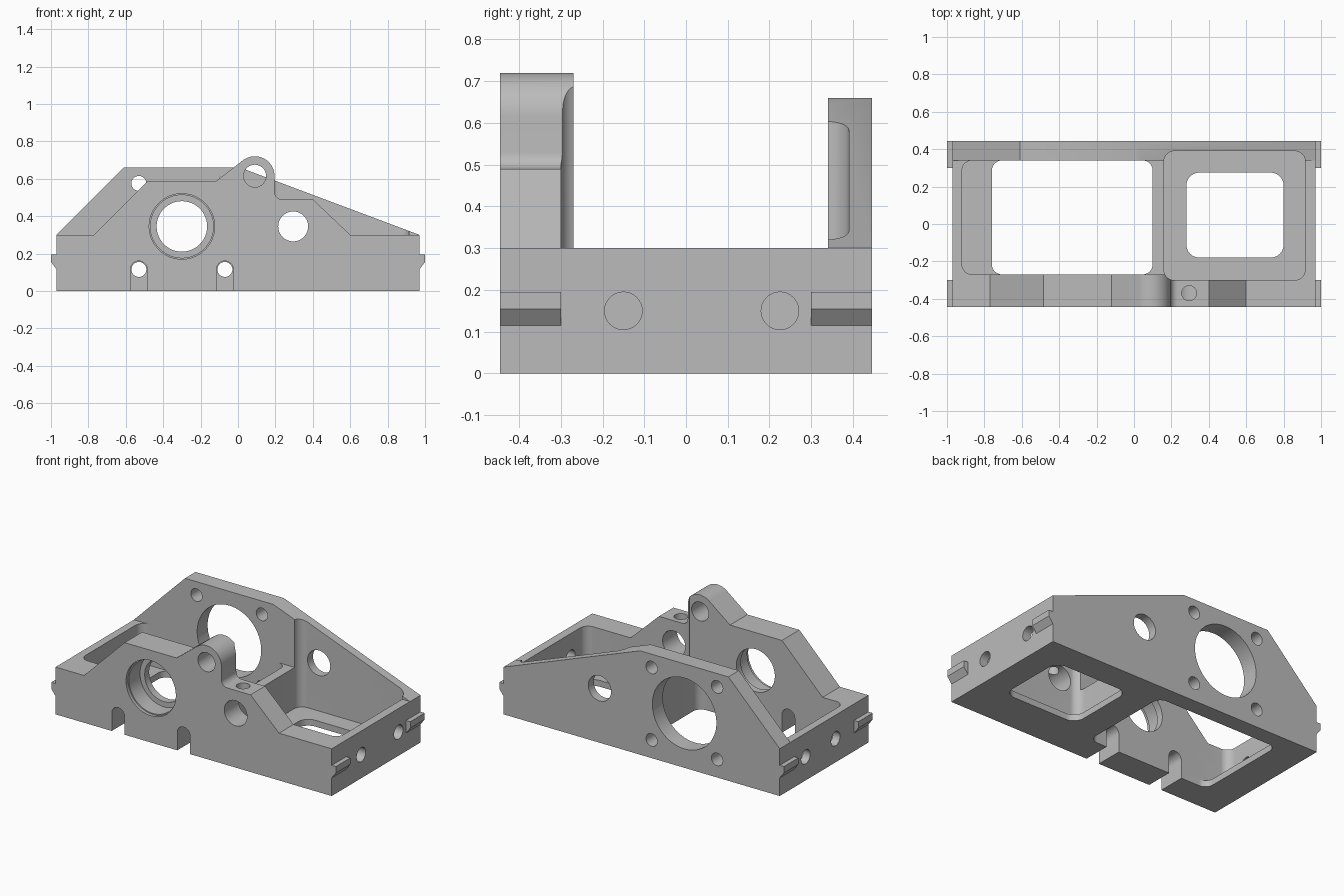
import bpy, bmesh, math

cube = bpy.data.objects.get("Cube")
if cube:
    bpy.data.objects.remove(cube, do_unlink=True)

grey = bpy.data.materials.new("machined_grey")
grey.use_nodes = True
grey.diffuse_color = (0.5, 0.5, 0.5, 1)
grey.node_tree.nodes["Principled BSDF"].inputs["Base Color"].default_value = (0.5, 0.5, 0.5, 1)

PLACE = {
    "X": lambda a, b, d: (d, a, b),
    "Y": lambda a, b, d: (a, d, b),
    "Z": lambda a, b, d: (a, b, d),
}


def prism(name, outline, axis, lo, hi):
    """Extrude a 2D outline along an axis."""
    bm = bmesh.new()
    ends = [[bm.verts.new(PLACE[axis](a, b, d)) for a, b in outline] for d in (lo, hi)]
    for end in ends:
        bm.faces.new(end)
    n = len(outline)
    for i in range(n):
        j = (i + 1) % n
        bm.faces.new((ends[0][i], ends[0][j], ends[1][j], ends[1][i]))
    bmesh.ops.recalc_face_normals(bm, faces=bm.faces)
    mesh = bpy.data.meshes.new(name)
    bm.to_mesh(mesh)
    bm.free()
    mesh.materials.append(grey)
    obj = bpy.data.objects.new(name, mesh)
    bpy.context.collection.objects.link(obj)
    return obj


def arc(cx, cy, r, start, end, steps):
    angles = [math.radians(start + (end - start) * i / steps) for i in range(steps + 1)]
    return [(cx + r * math.cos(t), cy + r * math.sin(t)) for t in angles]


def circle(cx, cy, r, n=48):
    return arc(cx, cy, r, 0, 360, n)[:-1]


def rounded(x0, x1, y0, y1, r):
    corners = [(x1 - r, y1 - r), (x0 + r, y1 - r), (x0 + r, y0 + r), (x1 - r, y0 + r)]
    return [p for k, (cx, cy) in enumerate(corners)
            for p in arc(cx, cy, r, 90 * k, 90 * k + 90, 10)]


def combine(target, other, operation):
    mod = target.modifiers.new("combine", "BOOLEAN")
    mod.operation = operation
    mod.solver = "EXACT"
    mod.object = other
    bpy.context.view_layer.objects.active = target
    bpy.ops.object.modifier_apply(modifier=mod.name)
    bpy.data.objects.remove(other, do_unlink=True)


def cut(outline, axis, lo, hi):
    combine(body, prism("cutter", outline, axis, lo, hi), "DIFFERENCE")


END, SIDE, RIM = 0.97, 0.445, 0.3
FRONT_IN, BACK_IN = -0.27, 0.34

# Base block
body = prism("housing_body", [(-END, 0), (END, 0), (END, RIM), (-END, RIM)], "Y", -SIDE, SIDE)

# Front wall with the round lug
front = [(-END, 0), (END, 0), (END, RIM), (0.6, RIM), (0.4, 0.49)]
front += arc(0.235, 0.53, 0.04, 270, 180, 8)
front += arc(0.09, 0.615, 0.105, 0, 127.8, 24)
front += [(-0.12, 0.585), (-0.485, 0.585), (-0.77, RIM), (-END, RIM)]
combine(body, prism("front_wall", front, "Y", -SIDE, FRONT_IN), "UNION")

# Back wall
back = [(-END, 0), (END, 0), (END, RIM), (0.01, 0.66), (-0.61, 0.66), (-END, RIM)]
combine(body, prism("back_wall", back, "Y", BACK_IN, SIDE), "UNION")

# Two pockets with thin floors, then the floor openings
FLOOR = 0.04
cut(rounded(-0.92, 0.1, FRONT_IN, BACK_IN, 0.055), "Z", FLOOR, 1)
cut(rounded(-0.76, 0.1, FRONT_IN, BACK_IN, 0.055), "Z", -0.1, 0.1)
cut(rounded(0.16, 0.915, -0.3, 0.39, 0.055), "Z", FLOOR, 1)
cut(rounded(0.28, 0.8, -0.18, 0.275, 0.07), "Z", -0.1, 0.1)

# Stepped bearing bore in the front wall and motor bore in the back wall
BX, BZ = -0.3, 0.345
for radius, depth in ((0.175, 0.02), (0.168, 0.13), (0.135, 0.25)):
    cut(circle(BX, BZ, radius, 64), "Y", -0.5, -SIDE + depth)
cut(circle(BX, BZ, 0.225, 64), "Y", 0.3, 0.5)

# Four screw holes around the motor bore, with access slots in front
for dx in (-0.23, 0.23):
    for dz in (-0.23, 0.23):
        cut(circle(BX + dx, BZ + dz, 0.04, 32), "Y", 0.3, 0.5)
    x = BX + dx
    slot = [(x - 0.045, -0.1), (x + 0.045, -0.1)] + arc(x, 0.115, 0.045, 0, 180, 16)
    cut(slot, "Y", -0.5, -0.2)

# Cross holes, lug hole and vertical set-screw hole
for lo, hi in ((-0.5, -0.2), (0.3, 0.5)):
    cut(circle(0.295, BZ, 0.08), "Y", lo, hi)
cut(circle(0.09, 0.615, 0.06), "Y", -0.5, -0.2)
cut(circle(0.295, -0.37, 0.04, 32), "Z", BZ, 0.6)

# Holes in the end walls
for y in (-0.15, 0.225):
    cut(circle(y, 0.15, 0.045, 32), "X", 0.85, 1.05)
for y in (-0.115, 0.185):
    cut(circle(y, 0.15, 0.045, 32), "X", -1.05, -0.85)

# Short locating rails on both ends
for sx, end_name in ((-1, "right"), (1, "left")):
    rail = [(sx * x, z) for x, z in ((0.965, 0.195), (1, 0.195), (1, 0.155), (END, 0.115), (0.965, 0.115))]
    for lo, hi, place in ((-SIDE, -0.3, "front"), (0.3, SIDE, "back")):
        prism(f"{end_name}_{place}_rail", rail, "Y", lo, hi)

# Smooth bores and fillets, sharp edges elsewhere
bpy.ops.object.select_all(action="DESELECT")
body.select_set(True)
bpy.context.view_layer.objects.active = body
bpy.ops.object.shade_smooth_by_angle(angle=math.radians(30))
